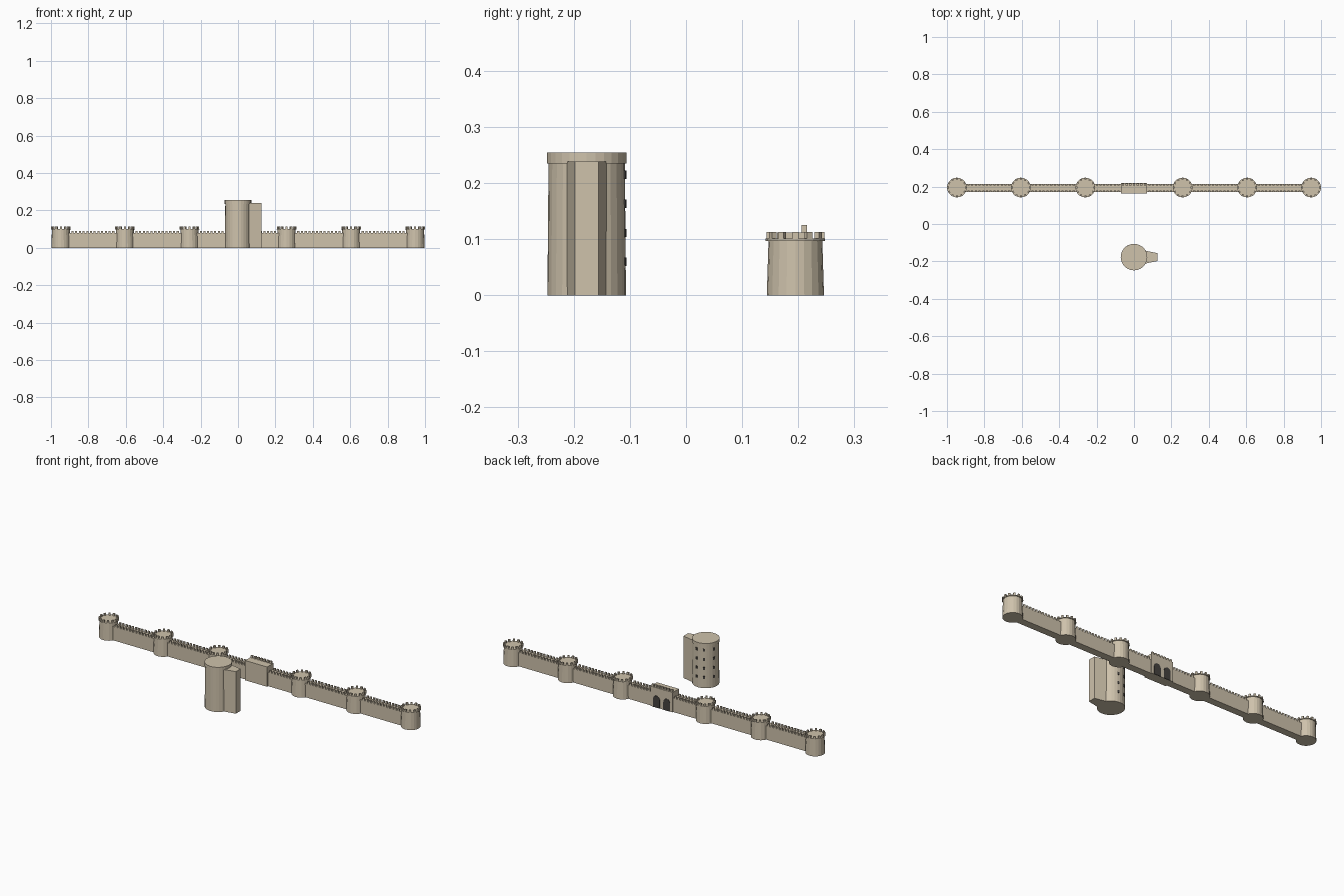
import bpy, bmesh, math
from mathutils import Matrix, Vector

if "Cube" in bpy.data.objects:
    bpy.data.objects.remove(bpy.data.objects["Cube"])


def material(name, rgb):
    m = bpy.data.materials.new(name)
    m.diffuse_color = (*rgb, 1)
    m.use_nodes = True
    m.node_tree.nodes["Principled BSDF"].inputs["Base Color"].default_value = m.diffuse_color
    return m


STONE = material("stone", (0.62, 0.54, 0.41))
DARK = material("dark_opening", (0.06, 0.055, 0.05))
WALL_Y, TOWER_Y = 0.192, 0.195


def finish(name, bm, mat):
    bmesh.ops.recalc_face_normals(bm, faces=bm.faces)
    me = bpy.data.meshes.new(name)
    bm.to_mesh(me)
    bm.free()
    me.materials.append(mat)
    ob = bpy.data.objects.new(name, me)
    bpy.context.collection.objects.link(ob)
    return ob


def box(bm, centre, size, angle=0.0):
    mat = (Matrix.Translation(centre) @ Matrix.Rotation(angle, 4, 'Z')
           @ Matrix.Diagonal((*size, 1)))
    bmesh.ops.create_cube(bm, size=1, matrix=mat)


def drum(bm, x, y, z0, z1, r0, r1, sides):
    bmesh.ops.create_cone(bm, cap_ends=True, segments=sides, radius1=r0, radius2=r1,
                          depth=z1 - z0, matrix=Matrix.Translation((x, y, (z0 + z1) / 2)))


def prism(bm, points, offset):
    face = bm.faces.new([bm.verts.new(p) for p in points])
    ext = bmesh.ops.extrude_face_region(bm, geom=[face], use_keep_orig=True)
    verts = [v for v in ext["geom"] if isinstance(v, bmesh.types.BMVert)]
    bmesh.ops.translate(bm, verts=verts, vec=offset)


# Curtain walls between neighbouring towers, with merlons on both edges
stops = [0.06, 0.26, 0.605, 0.947]
for side, label in ((-1, "left"), (1, "right")):
    bm = bmesh.new()
    box(bm, (side * 0.505, WALL_Y, 0.039), (0.89, 0.042, 0.078))
    finish("curtain_wall_" + label, bm, STONE)
    bm = bmesh.new()
    for i in range(3):
        a = stops[i] + (0.014 if i == 0 else 0.052)
        b = stops[i + 1] - 0.052
        n = round((b - a) / 0.02)
        for k in range(n):
            x = side * (a + (k + 0.5) * (b - a) / n)
            for dy in (-0.0175, 0.0175):
                box(bm, (x, WALL_Y + dy, 0.084), (0.011, 0.007, 0.013))
    finish("wall_merlons_" + label, bm, STONE)

# Round wall towers: tapered drum, thin cap, ring of merlons
for i, x in enumerate(s * p for s in (-1, 1) for p in stops[1:]):
    bm = bmesh.new()
    drum(bm, x, TOWER_Y, 0, 0.098, 0.051, 0.048, 20)
    drum(bm, x, TOWER_Y, 0.097, 0.101, 0.053, 0.053, 20)
    finish(f"wall_tower_{i + 1}", bm, STONE)
    bm = bmesh.new()
    for k in range(12):
        a = math.tau * k / 12
        box(bm, (x + 0.047 * math.cos(a), TOWER_Y + 0.047 * math.sin(a), 0.1065),
            (0.009, 0.011, 0.013), a)
    finish(f"tower_merlons_{i + 1}", bm, STONE)

# Gatehouse block with merlons along its outer edge
bm = bmesh.new()
box(bm, (0, 0.19, 0.056), (0.138, 0.056, 0.112))
finish("gatehouse", bm, STONE)
bm = bmesh.new()
for k in range(7):
    box(bm, ((k - 3) * 0.0195, 0.211, 0.118), (0.012, 0.01, 0.014))
finish("gatehouse_merlons", bm, STONE)

# Twin arched gates on the outer face
for x, label in ((-0.032, "left"), (0.032, "right")):
    bm = bmesh.new()
    w, spring = 0.021, 0.044
    pts = [(x - w, 0.216, 0), (x + w, 0.216, 0)]
    pts += [(x + w * math.cos(math.pi * k / 10), 0.216,
             spring + 0.023 * math.sin(math.pi * k / 10)) for k in range(11)]
    prism(bm, pts, Vector((0, 0.0035, 0)))
    finish("gate_arch_" + label, bm, DARK)

# Great tower: tall drum with a wider cap
TY = -0.177
bm = bmesh.new()
drum(bm, 0, TY, 0, 0.237, 0.070, 0.068, 28)
drum(bm, 0, TY, 0.235, 0.254, 0.071, 0.071, 28)
finish("great_tower", bm, STONE)

# Tapering buttress on its right side
bm = bmesh.new()
prism(bm, [(0.03, TY - 0.041, 0), (0.125, TY - 0.021, 0),
           (0.125, TY + 0.021, 0), (0.03, TY + 0.041, 0)], Vector((0, 0, 0.238)))
finish("buttress", bm, STONE)

# Columns of small windows around the back
bm = bmesh.new()
for deg, shift in ((82, 0), (118, 0), (162, 0)):
    a = math.radians(deg)
    for z in (0.06, 0.111, 0.163, 0.215):
        box(bm, (0.068 * math.cos(a), TY + 0.068 * math.sin(a), z + shift),
            (0.006, 0.011, 0.015), a)
finish("tower_windows", bm, DARK)
